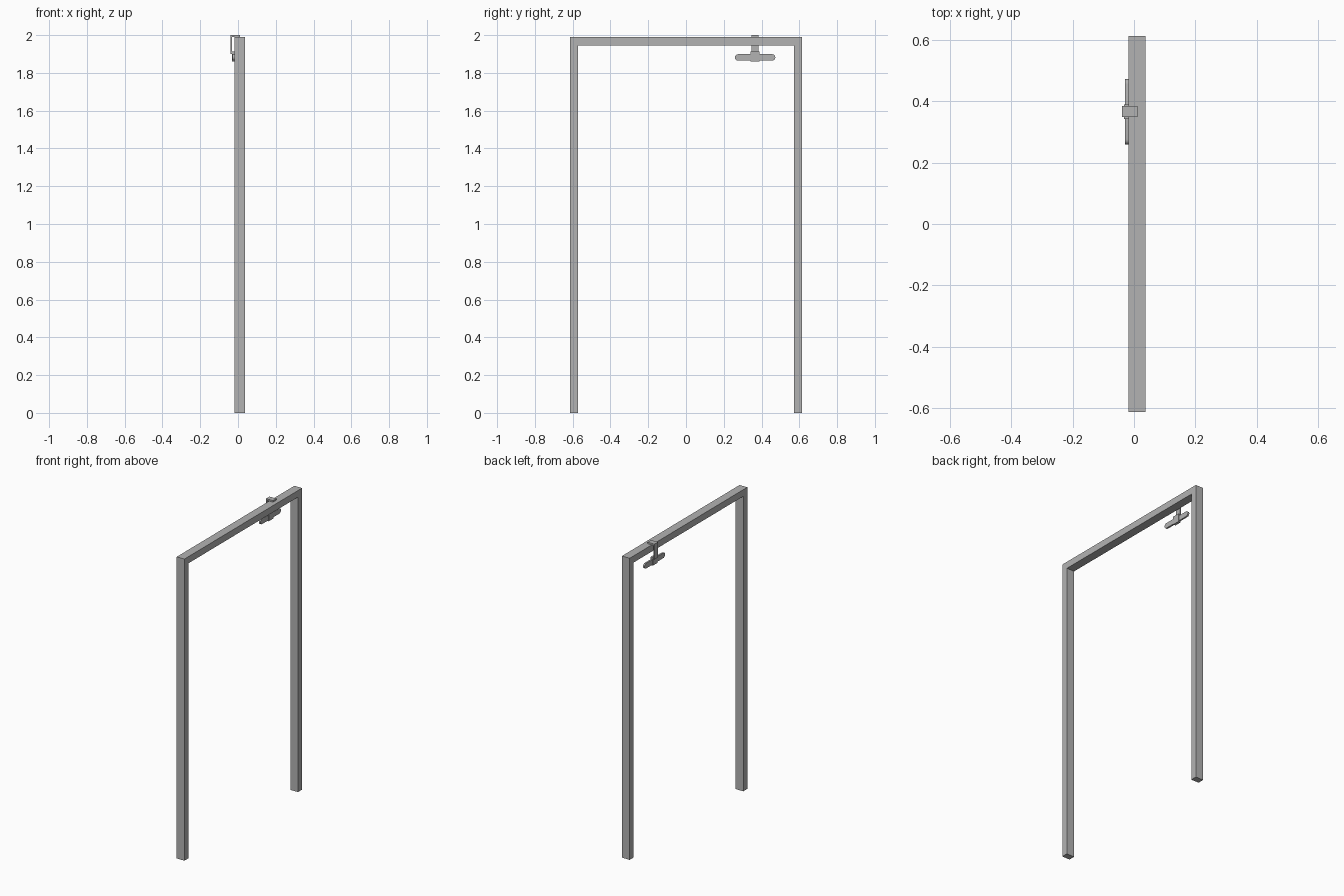
import bpy, bmesh, math

cube = bpy.data.objects.get("Cube")
if cube:
    bpy.data.objects.remove(cube, do_unlink=True)

grey = bpy.data.materials.new("plain grey")
grey.use_nodes = True
colour = (0.45, 0.45, 0.45, 1)
grey.diffuse_color = colour
grey.node_tree.nodes["Principled BSDF"].inputs["Base Color"].default_value = colour


def extrude_profile(name, points, axis, start, end):
    """Extrude a flat outline along the x or y axis."""
    bm = bmesh.new()
    place = (lambda a, b: (start, a, b)) if axis == "x" else (lambda a, b: (a, start, b))
    face = bm.faces.new([bm.verts.new(place(a, b)) for a, b in points])
    moved = bmesh.ops.extrude_face_region(bm, geom=[face])["geom"]
    offset = (end - start, 0, 0) if axis == "x" else (0, end - start, 0)
    verts = [g for g in moved if isinstance(g, bmesh.types.BMVert)]
    bmesh.ops.translate(bm, verts=verts, vec=offset)
    bmesh.ops.recalc_face_normals(bm, faces=bm.faces)
    mesh = bpy.data.meshes.new(name)
    bm.to_mesh(mesh)
    bm.free()
    mesh.materials.append(grey)
    obj = bpy.data.objects.new(name, mesh)
    bpy.context.collection.objects.link(obj)
    return obj


# Door frame: two posts and a lintel in one piece
half, inner, top, under = 0.613, 0.571, 1.989, 1.945
half_outline = [(half, top), (half, 0), (inner, 0), (inner, under)]
outline = half_outline + [(-y, z) for y, z in reversed(half_outline)]
extrude_profile("door_frame", outline, "x", -0.018, 0.038)

# Bent strap hooked over the lintel, stepping back in towards the handle
hook_y = 0.366
strap = [(0.011, 2.0), (-0.039, 2.0), (-0.039, 1.9), (-0.028, 1.9),
         (-0.028, 1.908), (-0.031, 1.908), (-0.031, 1.99), (0.011, 1.99)]
extrude_profile("hook_strap", strap, "y", hook_y - 0.018, hook_y + 0.018)

# Centre block that carries the crossbar
block = [(hook_y - 0.024, 1.859), (hook_y + 0.024, 1.859),
         (hook_y + 0.024, 1.912), (hook_y - 0.024, 1.912)]
extrude_profile("hook_block", block, "x", -0.032, -0.015)

# Crossbar with rounded ends
radius, reach, bar_z, steps = 0.017, 0.09, 1.882, 8
bar = []
for side in (1, -1):
    for i in range(steps + 1):
        angle = math.pi * (i / steps - 0.5)
        bar.append((hook_y + side * (reach + radius * math.cos(angle)),
                    bar_z + side * radius * math.sin(angle)))
crossbar = extrude_profile("hook_crossbar", bar, "x", -0.029, -0.018)
bpy.context.view_layer.objects.active = crossbar
crossbar.select_set(True)
bpy.ops.object.shade_smooth_by_angle(angle=math.radians(35))
